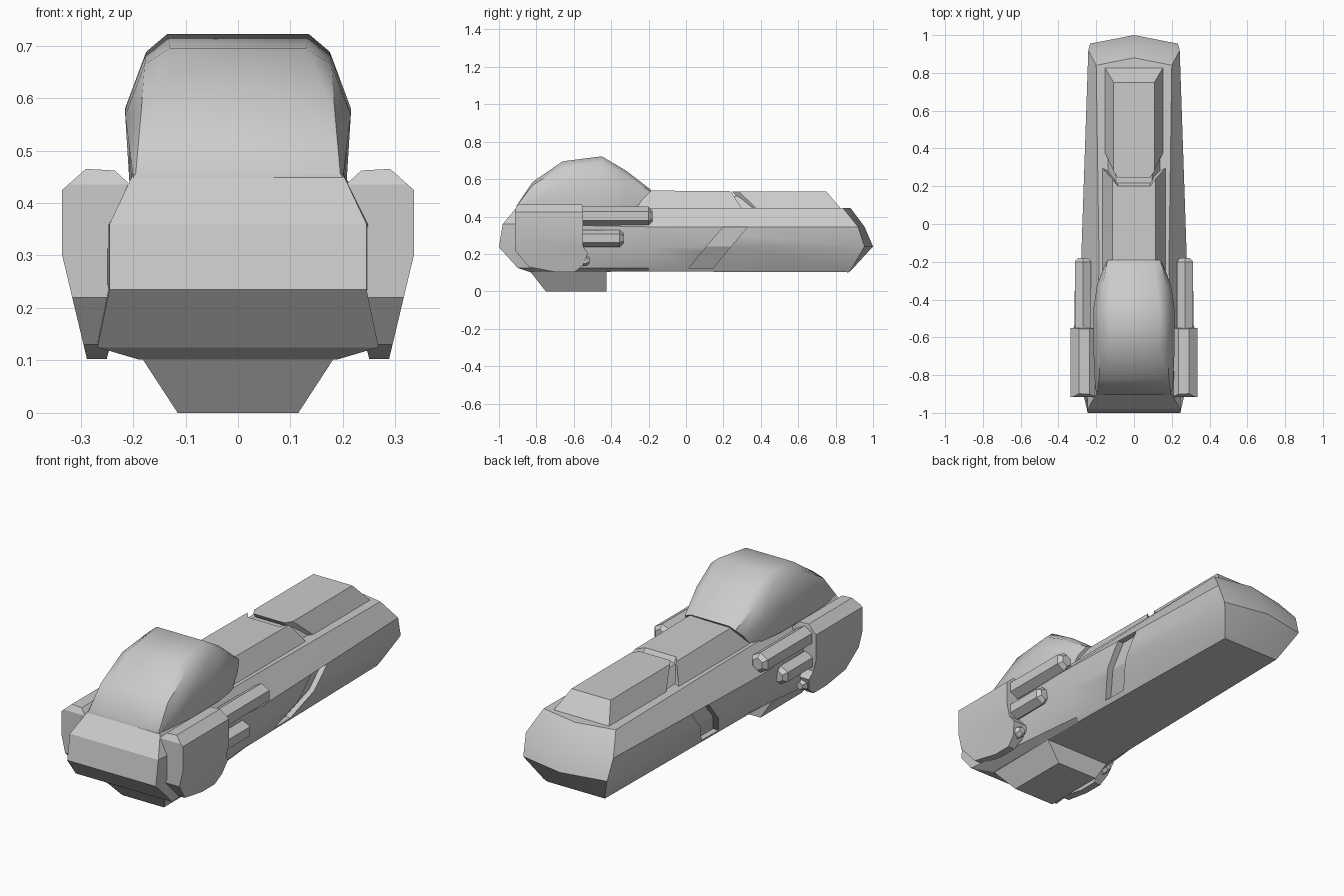
import bpy, bmesh, math

if "Cube" in bpy.data.objects:
    bpy.data.objects.remove(bpy.data.objects["Cube"])


def loft(name, rings, cap=True, smooth=None):
    """Skin closed rings of 3D points; coincident points are welded."""
    bm = bmesh.new()
    vs = [[bm.verts.new(p) for p in r] for r in rings]
    n = len(rings[0])
    for a, b in zip(vs, vs[1:]):
        for i in range(n):
            j = (i + 1) % n
            bm.faces.new((a[i], a[j], b[j], b[i]))
    if cap:
        bm.faces.new(vs[0])
        bm.faces.new(vs[-1])
    bmesh.ops.remove_doubles(bm, verts=bm.verts, dist=1e-4)
    bmesh.ops.recalc_face_normals(bm, faces=bm.faces)
    me = bpy.data.meshes.new(name)
    bm.to_mesh(me)
    bm.free()
    ob = bpy.data.objects.new(name, me)
    bpy.context.collection.objects.link(ob)
    if smooth:
        shade(ob, smooth)
    return ob


def activate(ob):
    bpy.ops.object.select_all(action='DESELECT')
    ob.select_set(True)
    bpy.context.view_layer.objects.active = ob


def shade(ob, deg):
    activate(ob)
    bpy.ops.object.shade_smooth_by_angle(angle=math.radians(deg))


def boolean(ob, tool, op):
    activate(ob)
    m = ob.modifiers.new("cut", 'BOOLEAN')
    m.operation, m.solver, m.object = op, 'EXACT', tool
    bpy.ops.object.modifier_apply(modifier=m.name)
    bpy.data.objects.remove(tool)


def mirrored(half):
    """Close a right-hand half section into a symmetric ring."""
    return half + [(-x, y, z) for x, y, z in reversed(half)]


# Main hull: five levels per section, with a ridged tail
front = [(.20, -.90, .455), (.245, -.98, .36), (.245, -1, .235), (.268, -.90, .125), (.19, -.83, .102)]
mid = [(.185, -.2, .445), (.28, -.2, .345), (.265, -.2, .24), (.195, -.2, .125), (.18, -.2, .106)]
rear = [(.20, .84, .445), (.242, .92, .345), (.232, .955, .24), (.17, .885, .12), (.16, .87, .102)]
tail_y = [.88, .955, 1, .89, .87]
nose = [(0, y, z) for x, y, z in front]
tail = [(0, y, p[2]) for y, p in zip(tail_y, rear)]
hull = loft("hull", [mirrored(r) for r in (nose, front, mid, rear, tail)], cap=False)

# Diagonal grooves in the hull sides
for s in (1, -1):
    levels = [(.345, .235, .20), (.24, .225, .11), (.125, .16, .015)]
    rings = [[(s * x, y, z), (s * x, y + .13, z), (s * .4, y + .13, z), (s * .4, y, z)]
             for z, x, y in levels]
    boolean(hull, loft("groove_cutter", rings), 'DIFFERENCE')
shade(hull, 24)

# Keel foot
loft("keel", [[(-w, y0, z), (w, y0, z), (w, -.425, z), (-w, -.425, z)]
              for z, w, y0 in ((0, .115, -.75), (.115, .19, -.84))])


# Raised deck blocks with slanted sides; front and rear corners can be clipped
def deck(name, base, top):
    rings = []
    for z, w, y0, y1, nw, ny in (base, top):
        rings.append([(-w, y1, z), (-w, y0 + ny, z), (-nw, y0, z),
                      (nw, y0, z), (w, y0 + ny, z), (w, y1, z)])
    return loft(name, rings)


deck("rear_deck", (.44, .155, .32, .83, .10, .06), (.535, .108, .245, .75, .085, .035))
loft("front_deck", [[(-.17, -.35, .44), (-.17, .30, .44), (-.09, .26, .44),
                     (.09, .26, .44), (.17, .30, .44), (.17, -.35, .44)],
                    [(-.115, -.30, .54), (-.115, .24, .535), (-.085, .20, .535),
                     (.085, .20, .535), (.115, .24, .535), (.115, -.30, .54)]])
deck("deck_core", (.44, .14, .1, .5, .12, .02), (.51, .095, .1, .5, .08, .02))

# Domed canopy: y, top height, base / middle / shoulder / crown half widths
rings = []
for y, top, wb, wm, ws, wt in ((-.905, .458, .20, .20, .195, .14),
                               (-.82, .585, .203, .208, .185, .13),
                               (-.66, .695, .207, .215, .178, .13),
                               (-.45, .722, .207, .215, .175, .135),
                               (-.32, .645, .19, .195, .165, .12),
                               (-.19, .545, .165, .16, .14, .105)):
    h = top - .44
    k = .08 if y > -.3 else 0
    rings.append(mirrored([(wb, y - k, .44), (wm, y - k / 2, .44 + h * .5),
                           (ws, y, top - h * .12), (wt, y, top)]))
loft("canopy", rings, smooth=40)

# Side pods (front outline crossed with side outline) and their barrels
front_outline = [(.2, .43), (.235, .462), (.29, .465), (.335, .425),
                 (.335, .30), (.288, .103), (.25, .103), (.2, .3)]
side_outline = [(-.915, .435), (-.89, .48), (-.56, .48), (-.55, .44), (-.55, .24),
                (-.525, .205), (-.55, .14), (-.60, .10), (-.68, .10), (-.84, .13), (-.915, .22)]
for s, side in ((1, "right"), (-1, "left")):
    pod = loft(side + "_pod", [[(s * x, y, z) for x, z in front_outline] for y in (-1, -.4)])
    tool = loft("pod_cutter", [[(x, y, z) for y, z in side_outline] for x in (s * .1, s * .5)])
    boolean(pod, tool, 'INTERSECT')
    shade(pod, 25)
    for i, (x, z, r, end) in enumerate(((.27, .403, .05, -.18), (.275, .283, .046, -.335),
                                        (.268, .165, .03, -.515))):
        loft(f"{side}_barrel_{i + 1}",
             [[(s * x + k * r * math.sin(a * math.pi / 3), y, z + k * r * math.cos(a * math.pi / 3))
               for a in range(6)]
              for y, k in ((-.7, 1), (end - .02, 1), (end, .6))])
